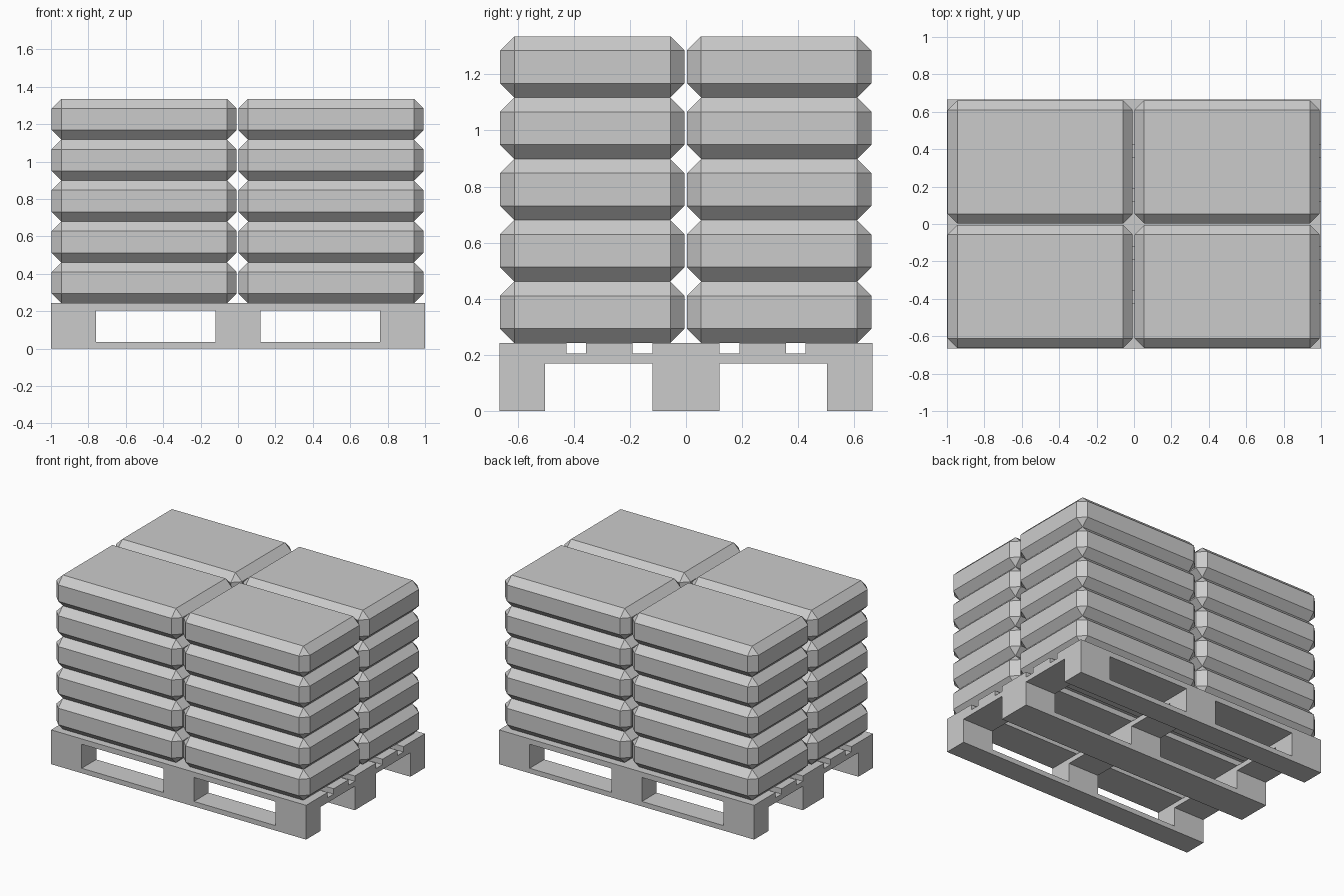
import bpy, bmesh
from mathutils import Vector

if "Cube" in bpy.data.objects:
    bpy.data.objects.remove(bpy.data.objects["Cube"])


def box(name, x, y, z, bevel=0.0):
    """Box spanning the (min, max) ranges, optionally with chamfered edges."""
    lo, hi = Vector((x[0], y[0], z[0])), Vector((x[1], y[1], z[1]))
    bm = bmesh.new()
    bmesh.ops.create_cube(bm, size=1)
    bmesh.ops.scale(bm, vec=hi - lo, verts=bm.verts)
    if bevel:
        bmesh.ops.bevel(bm, geom=bm.edges[:], offset=bevel, offset_type='OFFSET',
                        segments=1, profile=0.5, affect='EDGES')
    mesh = bpy.data.meshes.new(name)
    bm.to_mesh(mesh)
    bm.free()
    obj = bpy.data.objects.new(name, mesh)
    obj.location = (lo + hi) / 2
    bpy.context.collection.objects.link(obj)
    return obj


# Pallet layout: heights of each layer, and the block columns and rows
Z_BOTTOM, Z_BLOCK, Z_CROSS, Z_DECK = 0.035, 0.17, 0.205, 0.243
HALF_Y = 0.665
columns = [(-1.0, -0.76), (-0.12, 0.12), (0.76, 1.0)]
rows = [(-HALF_Y, -0.502), (-0.12, 0.12), (0.502, HALF_Y)]
deck = [(-HALF_Y, -0.425), (-0.357, -0.19), (-0.12, 0.12),
        (0.19, 0.357), (0.425, HALF_Y)]

# Bottom runners and the blocks standing on them
for row in rows:
    box("pallet_runner", (-1, 1), row, (0, Z_BOTTOM))
    for col in columns:
        box("pallet_block", col, row, (Z_BOTTOM, Z_BLOCK))

# Cross boards tying the blocks together front to back
for col in columns:
    box("pallet_cross_board", col, (-HALF_Y, HALF_Y), (Z_BLOCK, Z_CROSS))

# Top deck boards
for span in deck:
    box("pallet_deck_board", (-1, 1), span, (Z_CROSS, Z_DECK))

# Five layers of four chamfered sacks
SACK_H = 0.2185
for layer in range(5):
    z = Z_DECK + layer * SACK_H
    for x in [(-0.996, -0.007), (0.003, 0.992)]:
        for y in [(-0.663, -0.005), (0.003, 0.661)]:
            box("sack", x, y, (z, z + SACK_H), bevel=0.051)
